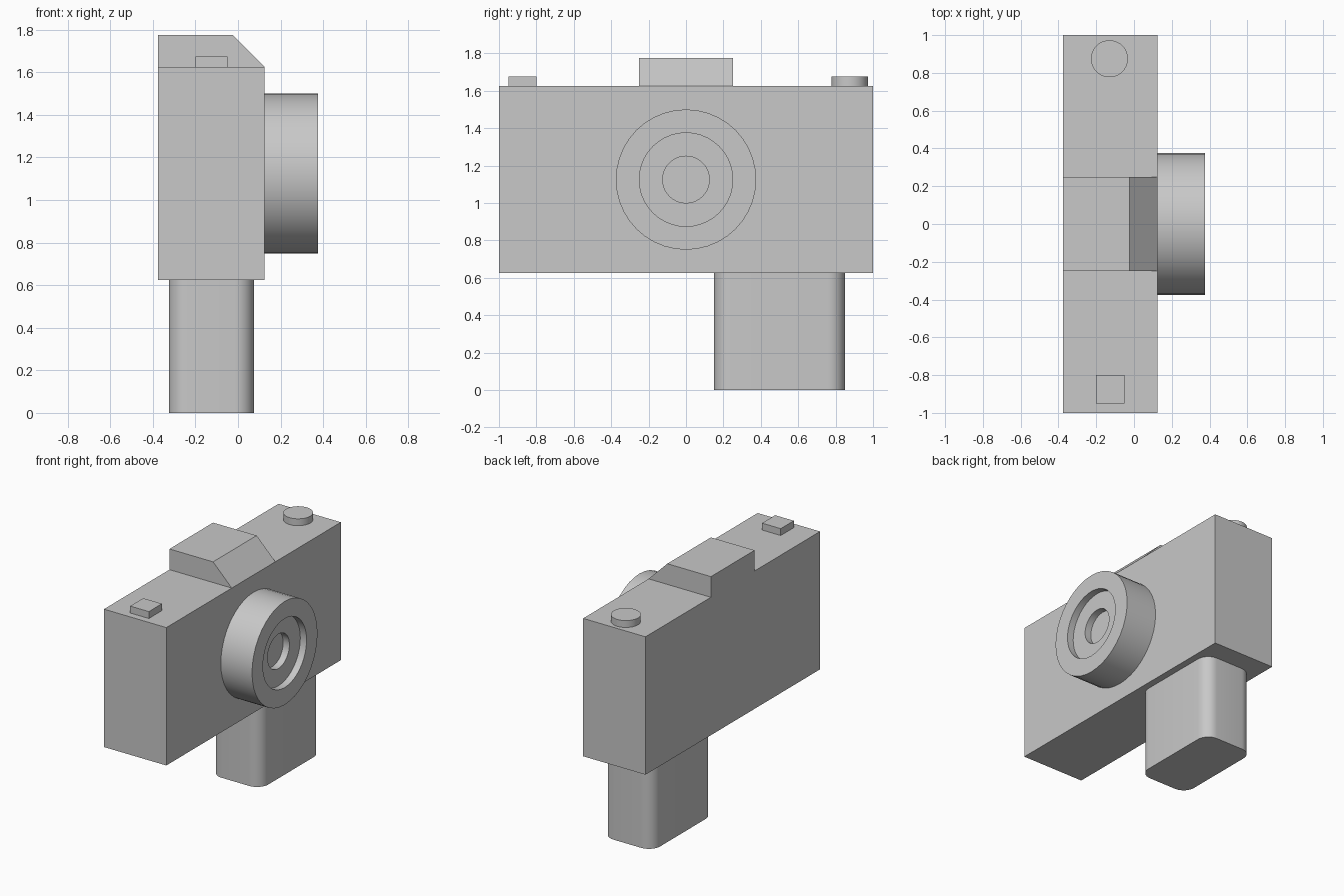
import bpy
import bmesh
import math
from mathutils import Matrix, Vector

old = bpy.data.objects.get("Cube")
if old:
    bpy.data.objects.remove(old, do_unlink=True)

# One plain material for every part
GREY = (0.58, 0.58, 0.58, 1.0)
grey = bpy.data.materials.new("plain_grey")
grey.use_nodes = True
grey.diffuse_color = GREY
grey.node_tree.nodes["Principled BSDF"].inputs["Base Color"].default_value = GREY


def finish(name, bm, smooth=False):
    bmesh.ops.recalc_face_normals(bm, faces=bm.faces)
    mesh = bpy.data.meshes.new(name)
    bm.to_mesh(mesh)
    bm.free()
    mesh.materials.append(grey)
    obj = bpy.data.objects.new(name, mesh)
    bpy.context.collection.objects.link(obj)
    if smooth:
        bpy.ops.object.select_all(action="DESELECT")
        obj.select_set(True)
        bpy.context.view_layer.objects.active = obj
        bpy.ops.object.shade_smooth_by_angle(angle=math.radians(35))
    return obj


def box(name, low, high, corner=0.0):
    """Box between two corners, with optional rounded upright edges."""
    low, high = Vector(low), Vector(high)
    bm = bmesh.new()
    bmesh.ops.create_cube(bm, size=1)
    bmesh.ops.scale(bm, vec=high - low, verts=bm.verts)
    bmesh.ops.translate(bm, vec=(low + high) / 2, verts=bm.verts)
    if corner:
        upright = [e for e in bm.edges
                   if abs(e.verts[0].co.z - e.verts[1].co.z) > 0.1]
        bmesh.ops.bevel(bm, geom=upright, offset=corner, segments=8,
                        profile=0.5, affect="EDGES")
    return finish(name, bm, corner > 0)


def lathe(name, profile, matrix, sides=40):
    """Solid of (radius, height) rings about z, capped at both ends."""
    bm = bmesh.new()
    rings = []
    for radius, height in profile:
        rings.append([bm.verts.new((radius * math.cos(math.tau * i / sides),
                                    radius * math.sin(math.tau * i / sides),
                                    height)) for i in range(sides)])
    for a, b in zip(rings, rings[1:]):
        for i in range(sides):
            j = (i + 1) % sides
            bm.faces.new((a[i], a[j], b[j], b[i]))
    bm.faces.new(rings[0])
    bm.faces.new(rings[-1])
    bm.transform(matrix)
    return finish(name, bm, True)


# Main body
BACK, FRONT, BASE, TOP = -0.375, 0.125, 0.625, 1.625
box("body", (BACK, -1, BASE), (FRONT, 1, TOP))

# Hand grip below the body
box("grip", (-0.325, 0.15, 0), (0.075, 0.85, BASE), corner=0.09)

# Viewfinder hump with a sloping front
bm = bmesh.new()
outline = [(BACK, TOP), (FRONT, TOP), (FRONT - 0.15, TOP + 0.15), (BACK, TOP + 0.15)]
face = bm.faces.new([bm.verts.new((x, -0.25, z)) for x, z in outline])
side = bmesh.ops.extrude_face_region(bm, geom=[face])["geom"]
bmesh.ops.translate(bm, vec=(0, 0.5, 0),
                    verts=[v for v in side if isinstance(v, bmesh.types.BMVert)])
finish("viewfinder", bm)

# Lens barrel with two stepped recesses
lens_place = Matrix.Translation((FRONT, 0, 1.125)) @ Matrix.Rotation(math.pi / 2, 4, "Y")
lathe("lens", [(0.375, 0), (0.375, 0.25), (0.25, 0.25),
               (0.25, 0.2), (0.125, 0.2), (0.125, 0.15)], lens_place)

# Top controls
lathe("dial", [(0.098, 0), (0.098, 0.05)], Matrix.Translation((-0.13, 0.875, TOP)))
box("shutter_button", (-0.2, -0.95, TOP), (-0.05, -0.8, TOP + 0.05))
